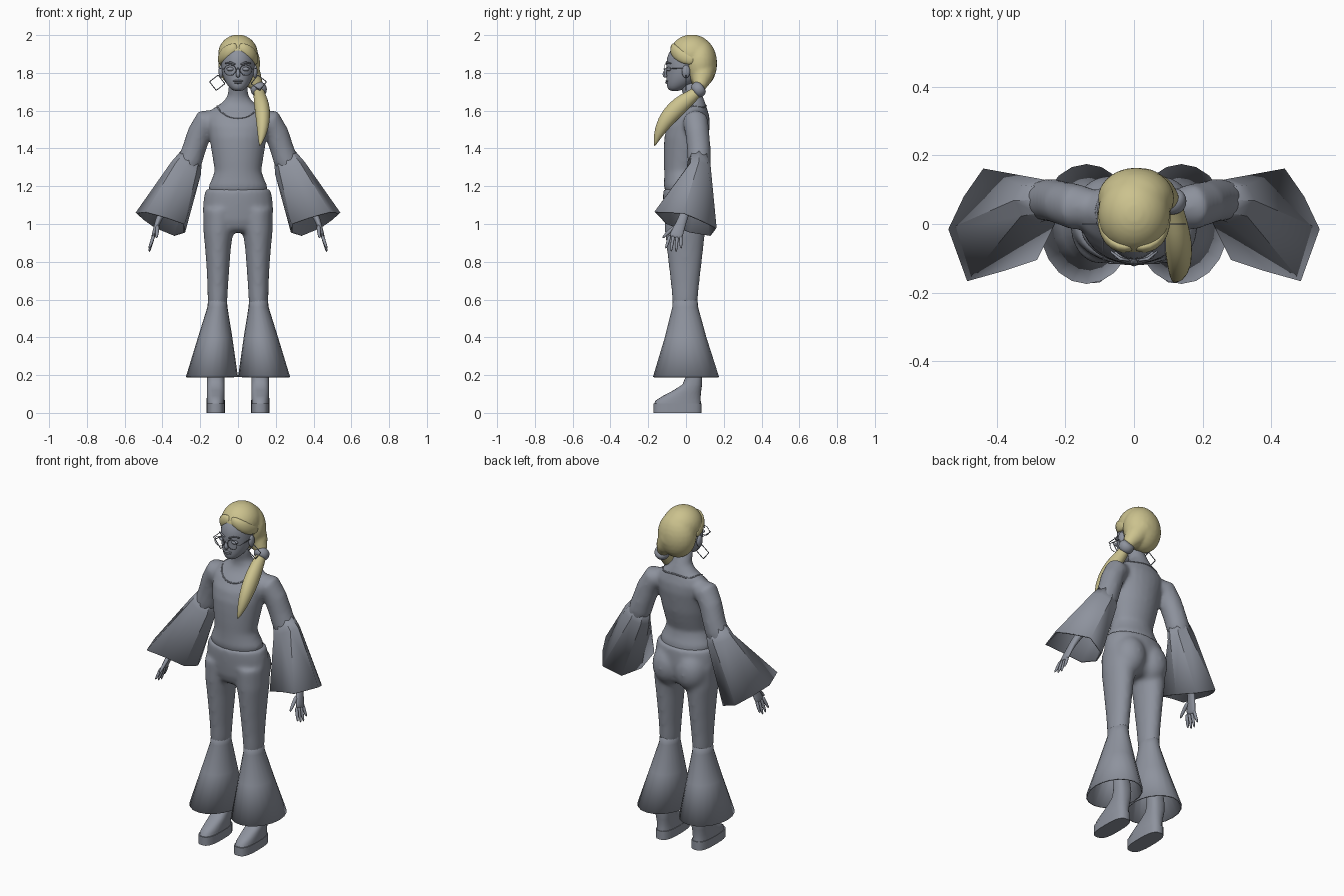
import bpy, bmesh, math
from mathutils import Vector, Matrix
from mathutils.bvhtree import BVHTree

if "Cube" in bpy.data.objects:
    bpy.data.objects.remove(bpy.data.objects["Cube"])


def material(name, rgb):
    m = bpy.data.materials.new(name)
    m.use_nodes = True
    m.diffuse_color = (*rgb, 1)
    m.node_tree.nodes["Principled BSDF"].inputs["Base Color"].default_value = (*rgb, 1)
    return m


GREY = material("slate grey", (0.27, 0.29, 0.34))
BLOND = material("straw blond", (0.60, 0.54, 0.27))


def skin(bm, sections, caps=True):
    """Join sections of matching points with faces."""
    n = len(sections[0])
    loops = [[bm.verts.new(p) for p in s] for s in sections]
    faces = []
    for a, b in zip(loops, loops[1:]):
        faces += [bm.faces.new((a[i], a[(i + 1) % n], b[(i + 1) % n], b[i])) for i in range(n)]
    if caps:
        faces += [bm.faces.new(loops[0]), bm.faces.new(loops[-1])]
    bmesh.ops.recalc_face_normals(bm, faces=faces)


def oval(c, u, v, n=16, power=1.0):
    """Points round a centre with half axes u and v; power below 1 squares it off."""
    def soft(t):
        return math.copysign(abs(t) ** power, t)
    angles = [2 * math.pi * i / n for i in range(n)]
    return [Vector(c) + Vector(u) * soft(math.cos(a)) + Vector(v) * soft(math.sin(a)) for a in angles]


def stack(bm, sections, caps=True, **kw):
    """Horizontal sections given as x, y, z, half width, half depth."""
    skin(bm, [oval(s[:3], (s[3], 0, 0), (0, s[4], 0), **kw) for s in sections], caps)


def sweep(bm, points, hint=(0, 1, 0), n=16):
    """Tube through x, y, z, radius across, radius along the hint."""
    pos = [Vector(p[:3]) for p in points]
    rings = []
    for i, p in enumerate(points):
        t = (pos[min(i + 1, len(pos) - 1)] - pos[max(i - 1, 0)]).normalized()
        u = Vector(hint).cross(t).normalized()
        rings.append(oval(pos[i], u * p[3], t.cross(u) * p[-1], n))
    skin(bm, rings)


def ball(bm, centre, radii):
    m = Matrix.Translation(centre) @ Matrix.Diagonal((*radii, 1))
    bmesh.ops.create_uvsphere(bm, u_segments=24, v_segments=14, radius=1, matrix=m)


def finish(name, bm, mat, mirror=False, subsurf=0, voxel=0, soften=8, wall=0, angle=180):
    me = bpy.data.meshes.new(name)
    bm.to_mesh(me)
    bm.free()
    ob = bpy.data.objects.new(name, me)
    bpy.context.collection.objects.link(ob)
    me.materials.append(mat)
    bpy.ops.object.select_all(action="DESELECT")
    ob.select_set(True)
    bpy.context.view_layer.objects.active = ob
    bpy.ops.object.shade_smooth_by_angle(angle=math.radians(angle))
    if mirror:
        ob.modifiers.new("mirror", "MIRROR").use_mirror_merge = False
    if wall:
        ob.modifiers.new("wall", "SOLIDIFY").thickness = wall
    if voxel:
        r = ob.modifiers.new("blend", "REMESH")
        r.mode, r.voxel_size, r.use_smooth_shade = "VOXEL", voxel, True
        s = ob.modifiers.new("soften", "SMOOTH")
        s.factor, s.iterations = 0.5, soften
    if subsurf:
        ob.modifiers.new("round", "SUBSURF").levels = subsurf
        ob.modifiers["round"].render_levels = subsurf
    return ob


# Blouse: torso, neck and upper arms blended together
bm = bmesh.new()
torso = [(1.14, 0, .15, .10), (1.2, -.01, .157, .108), (1.24, -.016, .138, .1), (1.28, -.02, .124, .096),
         (1.34, -.012, .133, .106), (1.4, -.004, .143, .114), (1.46, .002, .152, .117), (1.52, .014, .16, .113),
         (1.57, .03, .165, .094), (1.61, .042, .135, .07), (1.64, .045, .088, .058),
         (1.675, .038, .056, .051), (1.75, .01, .048, .045)]
stack(bm, [(0, y, z, rx, ry) for z, y, rx, ry in torso], n=24)
for s in (-1, 1):
    sweep(bm, [(s * .1, .045, 1.555, .05), (s * .17, .05, 1.543, .068), (s * .205, .06, 1.48, .064),
               (s * .232, .068, 1.4, .063), (s * .252, .07, 1.34, .066, .062), (s * .28, .068, 1.28, .055)])
blouse = finish("blouse", bm, GREY, voxel=.01, soften=12)

# Scooped neckline trim laid on the blouse surface
bpy.context.view_layer.update()
tree = BVHTree.FromObject(blouse, bpy.context.evaluated_depsgraph_get())
bm = bmesh.new()
rim = []
for i in range(33):
    a = 2 * math.pi * i / 32
    target = Vector((.095 * math.cos(a), .04 + .11 * math.sin(a), 1.6 + .04 * math.sin(a)))
    rim.append((*tree.find_nearest(target)[0], .004))
sweep(bm, rim, hint=(0, 0, 1), n=6)
finish("neckline_trim", bm, GREY)

# Trousers: hips, seat and thighs blended together
bm = bmesh.new()
hips = [(1.187, -.005, .172, .116), (1.14, -.003, .182, .119), (1.08, 0, .188, .119), (1.02, 0, .182, .113),
        (.975, 0, .165, .098), (.955, 0, .14, .07)]
stack(bm, [(0, y, z, rx, ry) for z, y, rx, ry in hips], n=24)
for s in (-1, 1):
    ball(bm, (s * .075, .045, 1.05), (.095, .096, .12))
    legs = [(.098, 1.08, .088, .113), (.104, .96, .08, .108), (.106, .87, .069, .098), (.106, .78, .062, .088),
            (.107, .68, .056, .076), (.108, .6, .053, .069), (.11, .53, .045, .06)]
    stack(bm, [(s * x, -.005, z, rx, ry) for x, z, rx, ry in legs])
finish("trousers", bm, GREY, voxel=.01, soften=18)

# Flared trouser legs, open at the hem
bm = bmesh.new()
stack(bm, [(.108, -.005, .63, .047, .064), (.109, -.004, .56, .053, .068), (.121, -.002, .4, .091, .11),
           (.138, 0, .19, .138, .175)], n=20, caps=False)
finish("flared_leg", bm, GREY, mirror=True, wall=.008, angle=35)

# Bell sleeves, faceted and open at an uneven hem
bm = bmesh.new()
hem = [(.542, -.015, 1.06), (.497, .08, 1.02), (.44, .162, .98), (.335, .13, .937),
       (.28, .02, .955), (.283, -.105, 1.0), (.38, -.137, 1.035), (.487, -.167, 1.065)]
skin(bm, [oval((.245, .07, 1.37), (.055, 0, .02), (0, .055, 0), 8),
          oval((.275, .068, 1.295), (.078, 0, .034), (0, .064, -.005), 8),
          hem], caps=False)
finish("bell_sleeve", bm, GREY, mirror=True, wall=.008, angle=30)

# Forearms and hands
bm = bmesh.new()
sweep(bm, [(.34, .03, 1.17, .03), (.415, -.012, 1.04, .019, .024), (.43, -.03, .995, .014, .028),
           (.447, -.052, .94, .012, .037), (.45, -.056, .925, .008, .034)], n=12)
for y0, y1, z1 in ((-.084, -.108, .868), (-.065, -.08, .85), (-.046, -.053, .847), (-.028, -.026, .868)):
    sweep(bm, [(.445, y0, .945, .01), (.457, (y0 + y1) / 2, .905, .01), (.472, y1, z1, .006)], n=8)
sweep(bm, [(.425, -.045, .995, .012), (.428, -.085, .965, .012), (.432, -.128, .922, .007)], n=8)
finish("hand", bm, GREY, mirror=True, subsurf=1)

# Shoes with platform soles
bm = bmesh.new()
stack(bm, [(.118, -.045, z, .05, .128) for z in (0, .05)], n=24, power=.7)
finish("platform_sole", bm, GREY, mirror=True, angle=40)
bm = bmesh.new()
shoe = [(.04, -.045, .048, .125), (.065, -.042, .048, .12), (.09, -.022, .047, .1), (.12, .008, .047, .073),
        (.15, .033, .047, .052), (.19, .042, .047, .044), (.3, .03, .042, .042)]
stack(bm, [(.118, y, z, rx, ry) for z, y, rx, ry in shoe], n=24, power=.8)
finish("shoe_upper", bm, GREY, mirror=True, angle=60)

# Head with face
bm = bmesh.new()
skull = [(1.703, -.06, .02, .022), (1.717, -.052, .042, .048), (1.75, -.022, .068, .082), (1.79, -.003, .084, .1),
         (1.83, .01, .09, .115), (1.88, .01, .092, .115), (1.93, .02, .08, .1), (1.965, .02, .05, .06)]
stack(bm, [(0, y, z, rx, ry) for z, y, rx, ry in skull], n=24)
finish("head", bm, GREY, subsurf=1)
bm = bmesh.new()
sweep(bm, [(0, -.098, 1.83, .006), (0, -.112, 1.805, .01), (0, -.116, 1.788, .014), (0, -.1, 1.778, .01)],
      hint=(1, 0, 0), n=10)
finish("nose", bm, GREY, subsurf=1)
bm = bmesh.new()
for z, w in ((1.757, .026), (1.748, .022)):
    ball(bm, (0, -.097, z), (w, .013, .006))
finish("lips", bm, GREY)
bm = bmesh.new()
ball(bm, (.09, 0, 1.807), (.013, .022, .034))
finish("ear", bm, GREY, mirror=True)
bm = bmesh.new()
ball(bm, (.04, -.09, 1.82), (.02, .014, .011))
sweep(bm, [(.015, -.106, 1.845, .004), (.04, -.102, 1.856, .005), (.068, -.08, 1.85, .003)], n=8)
finish("eye_and_brow", bm, GREY, mirror=True)

# Round glasses
bm = bmesh.new()
circle = [(.042 + .031 * math.cos(a), -.115, 1.815 + .028 * math.sin(a), .002)
          for a in [2 * math.pi * i / 24 for i in range(25)]]
sweep(bm, circle, n=6)
sweep(bm, [(0, -.118, 1.822, .002), (.012, -.116, 1.818, .002)], n=6)
sweep(bm, [(.072, -.115, 1.82, .002), (.09, -.105, 1.822, .002), (.093, 0, 1.825, .002)], hint=(0, 0, 1), n=6)
finish("glasses", bm, GREY, mirror=True)

# Diamond earrings
bm = bmesh.new()
corners = [(.11 + .041 * math.sin(a), 1.748 + .041 * math.cos(a))
           for a in [math.radians(-7) + math.pi / 2 * i for i in range(4)]]
for (xa, za), (xb, zb) in zip(corners, corners[1:] + corners[:1]):
    sweep(bm, [(xa, 0, za, .0025), (xb, 0, zb, .0025)], n=6)
finish("earring", bm, GREY, mirror=True)

# Swept-back hair gathered to the left
bm = bmesh.new()
ball(bm, (0, .03, 1.9), (.106, .116, .103))
ball(bm, (.006, .075, 1.85), (.112, .09, .132))
sweep(bm, [(.03, .085, 1.83, .08), (.075, .085, 1.77, .055), (.108, .072, 1.72, .03)], hint=(1, 0, 0))
finish("hair", bm, BLOND, voxel=.008)
bm = bmesh.new()
sweep(bm, [(-.002, -.066, 1.937, .012, .024), (.035, -.07, 1.927, .02, .033), (.072, -.05, 1.902, .02, .036),
           (.092, -.005, 1.875, .017, .033), (.098, .05, 1.86, .01, .02)], hint=(0, 0, 1), n=12)
finish("front_lock", bm, BLOND, mirror=True, subsurf=1)

# Ponytail over the left shoulder with its tie
bm = bmesh.new()
sweep(bm, [(.11, .085, 1.73, .025), (.112, .05, 1.69, .03), (.12, 0, 1.655, .044, .038),
           (.13, -.06, 1.605, .05, .042), (.133, -.115, 1.54, .042, .037), (.127, -.15, 1.47, .024, .024),
           (.115, -.168, 1.41, .003)], hint=(1, 0, 0))
finish("ponytail", bm, BLOND, subsurf=1)
bm = bmesh.new()
sweep(bm, [(.108, .09, 1.73, .025), (.109, .083, 1.725, .04), (.11, .066, 1.712, .046),
           (.111, .049, 1.699, .04), (.111, .042, 1.694, .025)], hint=(1, 0, 0))
finish("hair_tie", bm, GREY, subsurf=1)
